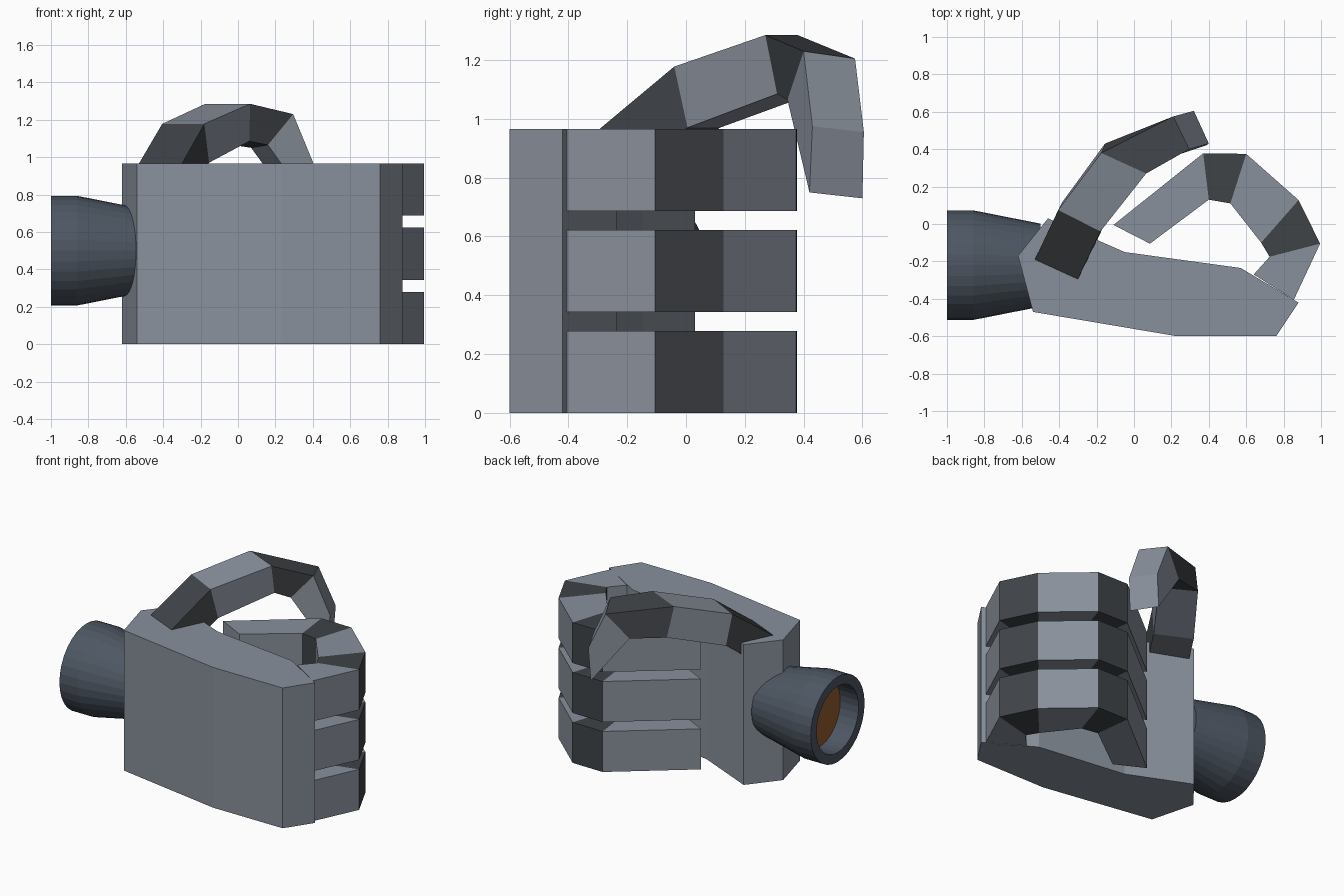
import bpy, bmesh, math

if "Cube" in bpy.data.objects:
    bpy.data.objects.remove(bpy.data.objects["Cube"])


def material(name, rgb):
    m = bpy.data.materials.new(name)
    m.diffuse_color = (*rgb, 1)
    m.use_nodes = True
    m.node_tree.nodes["Principled BSDF"].inputs["Base Color"].default_value = m.diffuse_color
    return m


LIGHT = material("light_steel", (0.25, 0.28, 0.33))
DARK = material("dark_joint", (0.05, 0.056, 0.063))
CUFF = material("cuff_steel", (0.075, 0.095, 0.125))
COPPER = material("copper", (0.30, 0.11, 0.03))


def add_object(name, bm, *mats):
    bmesh.ops.recalc_face_normals(bm, faces=bm.faces)
    me = bpy.data.meshes.new(name)
    bm.to_mesh(me)
    bm.free()
    for m in mats:
        me.materials.append(m)
    ob = bpy.data.objects.new(name, me)
    bpy.context.collection.objects.link(ob)
    return ob


def loft(name, rings, mats, bands, caps=(0, 0)):
    """Skin closed rings in order; bands gives a material slot per segment."""
    bm = bmesh.new()
    vs = [[bm.verts.new(p) for p in r] for r in rings]
    n = len(rings[0])
    for a, b, slot in zip(vs, vs[1:], bands):
        for i in range(n):
            j = (i + 1) % n
            bm.faces.new((a[i], a[j], b[j], b[i])).material_index = slot
    for ring, slot in ((vs[0], caps[0]), (vs[-1], caps[1])):
        bm.faces.new(ring).material_index = slot
    return add_object(name, bm, *mats)


# Palm: vertical prism
palm = [(-0.62, -0.17), (-0.54, -0.47), (0.23, -0.60), (0.76, -0.60),
        (0.88, -0.42), (0.57, -0.235), (-0.05, -0.15), (-0.46, 0.03)]
loft("palm", [[(x, y, z) for x, y in palm] for z in (0, 0.965)], [LIGHT], [0])

# Three curled fingers: outer and inner path points at each joint
outer = [(0.855, -0.405), (0.995, -0.105), (0.88, 0.128), (0.60, 0.375), (0.37, 0.378), (-0.11, -0.005)]
inner = [(0.64, -0.27), (0.725, -0.175), (0.68, -0.10), (0.515, 0.11), (0.40, 0.13), (0.085, -0.105)]
for k in range(3):
    z0 = k * 0.3435
    z1 = z0 + 0.279
    rings = [[(*o, z0), (*o, z1), (*i, z1), (*i, z0)] for o, i in zip(outer, inner)]
    loft(f"finger_{k + 1}", rings, [LIGHT, DARK], [0, 1, 0, 1, 0])

# Thumb arching over the fist: outer left, outer right, inner right, inner left
thumb = [
    [(-0.53, -0.19, 0.965), (-0.30, -0.295, 0.965), (-0.25, -0.20, 0.80), (-0.48, -0.09, 0.80)],
    [(-0.405, 0.075, 1.178), (-0.18, -0.04, 1.178), (-0.155, 0.005, 0.97), (-0.385, 0.115, 0.97)],
    [(-0.175, 0.38, 1.285), (0.065, 0.27, 1.285), (0.06, 0.31, 1.085), (-0.155, 0.43, 1.085)],
    [(0.21, 0.575, 1.205), (0.295, 0.40, 1.23), (0.16, 0.345, 1.065), (0.07, 0.515, 1.05)],
    [(0.32, 0.605, 0.955), (0.40, 0.43, 0.975), (0.385, 0.42, 0.75), (0.305, 0.60, 0.73)],
]
loft("thumb", thumb, [LIGHT, DARK], [1, 0, 1, 0], (1, 0))

# Wrist cuff: tapered tube with a recessed copper disc
profile = [(-0.50, 0.222), (-0.86, 0.293), (-1.0, 0.293), (-1.0, 0.228), (-0.86, 0.228)]
N = 32
rings = [[(x, -0.22 + r * math.cos(2 * math.pi * i / N), 0.50 + r * math.sin(2 * math.pi * i / N))
          for i in range(N)] for x, r in profile]
loft("wrist_cuff", rings, [CUFF, COPPER], [0, 0, 0, 0], (0, 1))
